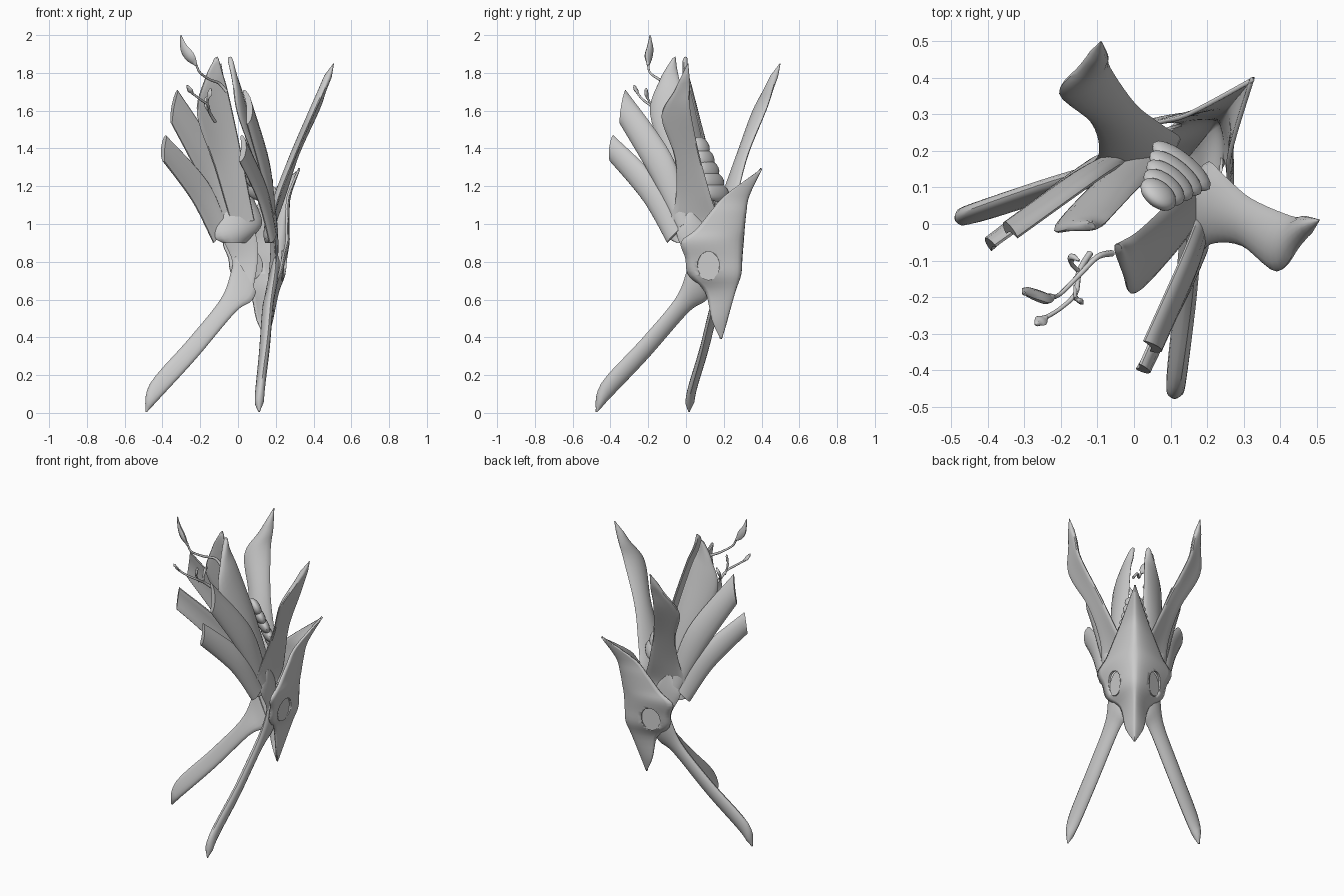
import bpy, bmesh, math
from mathutils import Vector, Matrix

if "Cube" in bpy.data.objects:
    bpy.data.objects.remove(bpy.data.objects["Cube"])

# local frame of the mask: forward F, side S, up z
F = Vector((0.633, 0.774, 0))
S = Vector((0.774, -0.633, 0))
UP = Vector((0, 0, 1))
mat = bpy.data.materials.new("bone_grey")
mat.diffuse_color = (0.6, 0.6, 0.6, 1)
mat.use_nodes = True
mat.node_tree.nodes["Principled BSDF"].inputs["Base Color"].default_value = mat.diffuse_color


def loc(u, v, z):
    return F * u + S * v + UP * z


def mirror(p):
    return p - 2 * p.dot(S) * S


def finish(bm, name, angle=40):
    bmesh.ops.remove_doubles(bm, verts=bm.verts, dist=0.0005)
    bmesh.ops.recalc_face_normals(bm, faces=bm.faces)
    me = bpy.data.meshes.new(name)
    bm.to_mesh(me)
    bm.free()
    me.materials.append(mat)
    ob = bpy.data.objects.new(name, me)
    bpy.context.collection.objects.link(ob)
    bpy.ops.object.select_all(action='DESELECT')
    ob.select_set(True)
    bpy.context.view_layer.objects.active = ob
    bpy.ops.object.shade_smooth_by_angle(angle=math.radians(angle))
    return ob


def spline(rows, n):
    """Catmull-Rom through rows of vectors, n steps per span"""
    out = []
    for i in range(len(rows) - 1):
        a, b, c, d = (rows[max(0, min(len(rows) - 1, i + k))] for k in (-1, 0, 1, 2))
        for s in range(n):
            t = s / n
            out.append([(q * 2 + (r - p) * t + (p * 2 - q * 5 + r * 4 - w) * t * t
                         + (q * 3 - p - r * 3 + w) * t ** 3) * 0.5
                        for p, q, r, w in zip(a, b, c, d)])
    return out + [rows[-1]]


def skin(bm, rings, closed=True, caps=True):
    vs = [[bm.verts.new(p) for p in r] for r in rings]
    m = len(vs[0])
    for a, b in zip(vs, vs[1:]):
        for j in range(m if closed else m - 1):
            k = (j + 1) % m
            bm.faces.new((a[j], a[k], b[k], b[j]))
    if caps:
        bm.faces.new(vs[0])
        bm.faces.new(vs[-1])


def blade(name, stations, thick, arc, steps=5, boxy=1.0, lean=0.0):
    """Curved blade between two edge curves, built on both sides; lean shifts the left tip"""
    rows = spline([[Vector(a), Vector(b)] for a, b in stations], steps)
    rings = []
    for i, (a, b) in enumerate(rows):
        p, q = rows[max(0, i - 1)], rows[min(len(rows) - 1, i + 1)]
        out = (b - a).cross((q[0] + q[1]) - (p[0] + p[1])).normalized()
        if out.dot(S + F * 0.5) < 0:
            out = -out
        w = (b - a).length
        mid, half = (a + b) / 2, (b - a) / 2
        ring = []
        for j in range(16):
            th = 2 * math.pi * j / 16
            c, s = (math.copysign(abs(k) ** boxy, k) for k in (math.cos(th), math.sin(th)))
            ring.append(mid + half * c + out * (min(thick, w * 0.4) * s + arc * w * (1 - c * c)))
        rings.append(ring)
    n = len(rings) - 1
    for side in ("right", "left"):
        bm = bmesh.new()
        if side == "left":
            rings = [[mirror(p) + S * lean * i / n for p in r] for i, r in enumerate(rings)]
        skin(bm, rings)
        finish(bm, name + "_" + side)


# face shell: z, ridge depth, edge depth, edge half width
prof = [(1.29, .52, .515, .004), (1.15, .43, .33, .08), (1.06, .405, .265, .125),
        (.97, .39, .205, .17), (.905, .38, .145, .22), (.82, .375, .15, .19),
        (.73, .37, .15, .165), (.64, .335, .20, .085), (.49, .28, .222, .055), (.39, .245, .24, .004)]
rows = spline([[Vector(p)] for p in prof], 4)
rings = []
for (r,) in rows:
    z, u0, u1, v1 = r
    rings.append([loc(u0 + (u1 - u0) * abs(j / 10) ** 1.5, v1 * j / 10, z) for j in range(-10, 11)])
bm = bmesh.new()
skin(bm, rings, closed=False, caps=False)
face = finish(bm, "face_shell", 75)
if sum(p.normal.dot(F) for p in face.data.polygons) < 0:
    face.data.flip_normals()
sol = face.modifiers.new("thickness", 'SOLIDIFY')
sol.thickness = 0.012
sol.offset = -1

# eye openings with recessed lenses
for side in (1, -1):
    nrm = (F * 0.58 + S * 0.82 * side).normalized()
    tan = UP.cross(nrm)
    basis = Matrix((tan, UP, nrm)).transposed().to_4x4()
    c = loc(.25, .118 * side, .78)
    for kind, depth, grow in (("cutter", 0.12, 1.0), ("lens", 0.008, 1.06)):
        bm = bmesh.new()
        bmesh.ops.create_cone(bm, cap_ends=True, segments=28, radius1=1, radius2=1, depth=1,
                              matrix=Matrix.Translation(c - nrm * (0.014 if kind == "lens" else 0)) @ basis
                              @ Matrix.Diagonal((0.058 * grow, 0.074 * grow, depth, 1)))
        ob = finish(bm, "eye_%s_%s" % (kind, "right" if side > 0 else "left"))
        if kind == "cutter":
            ob.hide_render = True
            ob.hide_set(True)
            bo = face.modifiers.new("eye_hole", 'BOOLEAN')
            bo.object = ob
            bo.operation = 'DIFFERENCE'

# inner skull sheet linking horn and tusk on each side
blade("skull_side", [((.17, 0, .62), (.15, .10, .60)), ((.20, .01, .80), (.17, .14, .80)),
                     ((.195, -.05, .95), (.175, .13, .95)), ((.19, 0, 1.06), (.18, .06, 1.06))], .012, .08)

# tall side horns
blade("horn", [((.165, -.05, .90), (.19, .08, .90)), ((.17, -.10, .95), (.20, .17, 1.0)),
               ((.21, -.055, 1.13), (.25, .13, 1.15)), ((.295, -.06, 1.35), (.32, .07, 1.37)),
               ((.39, -.13, 1.57), (.43, .022, 1.61)), ((.45, -.06, 1.71), (.468, .022, 1.73)),
               ((.505, .008, 1.85), (.508, .012, 1.85))], .02, -.1)

# lower tusks, twisted so the inner edge meets under the chin
blade("tusk", [((.205, .02, .84), (.155, .13, .64)), ((.195, 0, .74), (.145, .10, .59)),
               ((.175, -.06, .60), (.135, .01, .53)), ((.155, -.24, .386), (.118, -.20, .29)),
               ((.125, -.45, .155), (.10, -.40, .08)), ((.114, -.478, .006), (.11, -.470, .004))],
      .024, .05)

# three fanned feathers per side
blade("lower_feather", [((.17, -.10, .90), (.18, -.02, .98)), ((.11, -.225, 1.12), (.13, -.135, 1.22)),
                        ((.01, -.40, 1.33), (.02, -.385, 1.47))], .016, .12, 8, .7)
blade("middle_feather", [((.18, -.05, .97), (.18, .03, 1.02)), ((.13, -.18, 1.24), (.14, -.075, 1.36)),
                         ((.05, -.35, 1.53), (.03, -.32, 1.71))], .016, .12, 8, .7)
blade("upper_feather", [((.17, 0, 1.0), (.15, .12, 1.02)), ((.10, -.09, 1.30), (.08, .045, 1.40)),
                        ((0, -.19, 1.58), (.01, -.02, 1.70)), ((-.025, -.14, 1.76), (-.03, -.045, 1.81)),
                        ((-.045, -.075, 1.87), (-.045, -.055, 1.885))], .014, .08, 6, .8, -.08)

# overlapping scales on the crown
for i in range(5):
    bm = bmesh.new()
    m = Matrix((F, S, UP)).transposed().to_4x4()
    bmesh.ops.create_uvsphere(bm, u_segments=20, v_segments=12, radius=1,
                              matrix=Matrix.Translation(loc(.205 - .025 * i, 0, 1.17 + .06 * i)) @ m
                              @ Matrix.Rotation(math.radians(-25), 4, 'Y')
                              @ Matrix.Diagonal((.03, .10 - .011 * i, .055, 1)))
    finish(bm, "crown_scale_%d" % (i + 1))


def tube(name, pts, radii):
    """Round stem or leaf bud following a path with its own radius at each point"""
    rows = spline([[Vector(p), Vector((r, 0, 0))] for p, r in zip(pts, radii)], 5)
    rings = []
    for i, (p, r) in enumerate(rows):
        d = (rows[min(len(rows) - 1, i + 1)][0] - rows[max(0, i - 1)][0]).normalized()
        a = d.cross(F).normalized()
        b = d.cross(a)
        flat = 0.45 if r.x > .01 else 1
        rings.append([p + (a * math.cos(k * math.pi / 4) + b * flat * math.sin(k * math.pi / 4)) * r.x
                      for k in range(8)])
    bm = bmesh.new()
    skin(bm, rings)
    finish(bm, name, 60)


# leafy vines behind the feathers
tube("long_vine", [(-.06, -.08, 1.70), (-.10, -.09, 1.745), (-.15, -.14, 1.765), (-.20, -.19, 1.80),
                   (-.22, -.20, 1.84)], [.009, .008, .007, .006, .006])
tube("long_vine_leaf", [(-.22, -.20, 1.84), (-.25, -.20, 1.88), (-.285, -.19, 1.93), (-.303, -.19, 2.0)],
     [.006, .03, .026, .002])
tube("short_vine", [(-.12, -.08, 1.54), (-.15, -.13, 1.59), (-.16, -.19, 1.63), (-.20, -.23, 1.66),
                    (-.24, -.255, 1.69)], [.009, .008, .007, .006, .006])
tube("short_vine_leaf", [(-.24, -.255, 1.69), (-.255, -.265, 1.71), (-.27, -.275, 1.735)], [.006, .018, .002])
tube("vine_branch", [(-.16, -.17, 1.61), (-.16, -.20, 1.66), (-.15, -.21, 1.69), (-.145, -.21, 1.72)],
     [.006, .006, .016, .003])
tube("vine_curl", [(-.15, -.13, 1.59), (-.17, -.11, 1.62), (-.17, -.09, 1.66), (-.15, -.10, 1.68)],
     [.006, .006, .01, .003])
